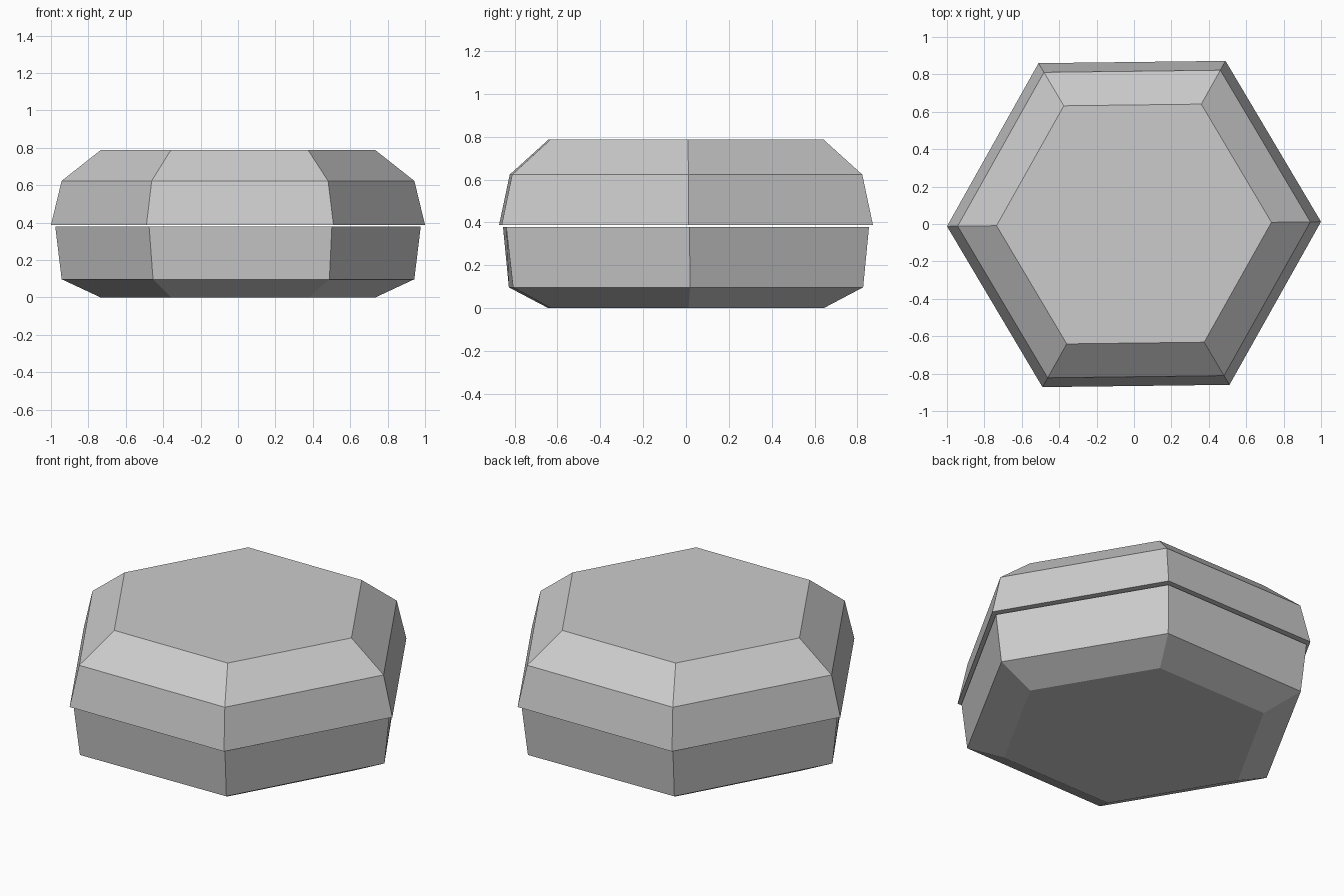
import bpy, bmesh, math

if "Cube" in bpy.data.objects:
    bpy.data.objects.remove(bpy.data.objects["Cube"])

grey = bpy.data.materials.new("light grey")
grey.diffuse_color = (0.6, 0.6, 0.6, 1)
grey.use_nodes = True
grey.node_tree.nodes["Principled BSDF"].inputs["Base Color"].default_value = grey.diffuse_color


def hex_solid(name, rings):
    """Closed six-sided solid lofted through rings of (radius, z, twist in degrees)."""
    bm = bmesh.new()
    loops = []
    for radius, z, twist in rings:
        angles = [math.radians(60 * i + twist) for i in range(6)]
        loops.append([bm.verts.new((radius * math.cos(a), radius * math.sin(a), z))
                      for a in angles])
    for low, high in zip(loops, loops[1:]):
        for i in range(6):
            j = (i + 1) % 6
            bm.faces.new((low[i], low[j], high[j], high[i]))
    bm.faces.new(loops[0][::-1])
    bm.faces.new(loops[-1])
    mesh = bpy.data.meshes.new(name)
    bm.to_mesh(mesh)
    bm.free()
    mesh.materials.append(grey)
    obj = bpy.data.objects.new(name, mesh)
    bpy.context.collection.objects.link(obj)
    return obj


# Lower half: chamfered foot, sides flaring slightly up to the rim
hex_solid("base", [(0.735, 0.0, 0.9), (0.943, 0.097, 1.2), (0.977, 0.378, 0.9)])

# Upper half: overhangs the base with a thin gap, tapering to a chamfered top
hex_solid("lid", [(1.0, 0.388, 0.7), (0.943, 0.623, 0.7), (0.735, 0.787, 0.7)])
